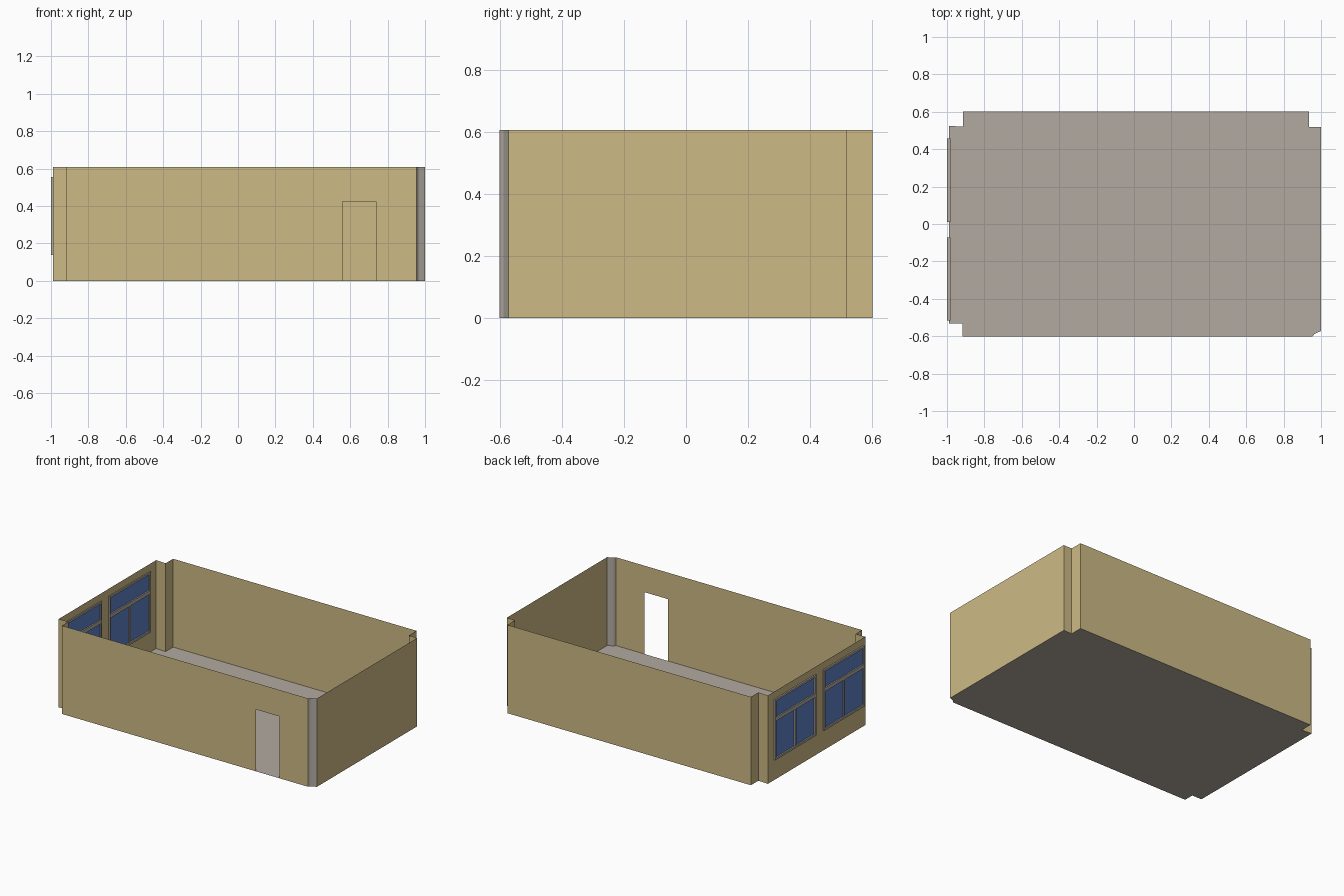
import bpy, bmesh
from mathutils import Vector

if "Cube" in bpy.data.objects:
    bpy.data.objects.remove(bpy.data.objects["Cube"])

H = 0.607  # wall height


def material(name, srgb):
    m = bpy.data.materials.new(name)
    lin = [((c / 255 + 0.055) / 1.055) ** 2.4 for c in srgb]
    m.diffuse_color = (*lin, 1)
    m.use_nodes = True
    m.node_tree.nodes["Principled BSDF"].inputs["Base Color"].default_value = m.diffuse_color
    return m


TAN = material("tan_wall", (205, 186, 133))
GREY = material("warm_grey", (178, 170, 160))
BLUE = material("blue_glass", (92, 128, 200))


def finish(name, bm, mat):
    bmesh.ops.remove_doubles(bm, verts=bm.verts, dist=1e-5)
    me = bpy.data.meshes.new(name)
    bm.to_mesh(me)
    bm.free()
    me.materials.append(mat)
    ob = bpy.data.objects.new(name, me)
    bpy.context.collection.objects.link(ob)
    return ob


def wall(bm, a, b, holes=()):
    """Thin upright wall from a to b; holes are (s0, s1, z0, z1) along its length."""
    a, b = Vector((*a, 0)), Vector((*b, 0))
    length = (b - a).length
    d = (b - a) / length
    ss = sorted({0, length, *[s for h in holes for s in h[:2]]})
    zs = sorted({0, H, *[z for h in holes for z in h[2:]]})
    for s0, s1 in zip(ss, ss[1:]):
        for z0, z1 in zip(zs, zs[1:]):
            cs, cz = (s0 + s1) / 2, (z0 + z1) / 2
            if any(h[0] < cs < h[1] and h[2] < cz < h[3] for h in holes):
                continue
            bm.faces.new([bm.verts.new(a + d * s + Vector((0, 0, z)))
                          for s, z in ((s0, z0), (s1, z0), (s1, z1), (s0, z1))])


def box(bm, x0, x1, y0, y1, z0, z1):
    vs = bmesh.ops.create_cube(bm, size=1)["verts"]
    for v in vs:
        v.co = Vector((x0 if v.co.x < 0 else x1,
                       y0 if v.co.y < 0 else y1,
                       z0 if v.co.z < 0 else z1))


# Room outline, counter-clockwise from the front left corner
outline = [(-0.917, -0.602), (0.954, -0.602), (0.964, -0.588), (1.0, -0.572),
           (1.0, 0.518), (0.936, 0.518), (0.936, 0.602), (-0.915, 0.602),
           (-0.915, 0.52), (-0.99, 0.525), (-0.99, -0.533), (-0.917, -0.533)]
DOOR, COLUMN, WINDOWS = 0, (1, 2), 9

# Window openings in y, shared height
WZ0, WZ1 = 0.139, 0.556
window_y = [(-0.516, -0.072), (0.01, 0.457)]

# Walls with door and window openings, and the grey corner column
walls, column = bmesh.new(), bmesh.new()
for i, a in enumerate(outline):
    b = outline[(i + 1) % len(outline)]
    holes = []
    if i == DOOR:
        holes = [(0.56 - a[0], 0.737 - a[0], 0, 0.425)]
    elif i == WINDOWS:
        holes = [(a[1] - y1, a[1] - y0, WZ0, WZ1) for y0, y1 in window_y]
    wall(column if i in COLUMN else walls, a, b, holes)
finish("walls", walls, TAN)
finish("corner_column", column, GREY)

# Floor
bm = bmesh.new()
bm.faces.new([bm.verts.new((x, y, 0)) for x, y in outline])
finish("floor", bm, GREY)

# Windows: frame, crossbar, lower mullion and glass
T = 0.014
for n, (y0, y1) in enumerate(window_y, 1):
    X = (-1.0, -0.982)
    mid = (y0 + y1) / 2
    bm = bmesh.new()
    for y in (y0, y1 - T):
        box(bm, *X, y, y + T, WZ0, WZ1)
    for z, t in ((WZ0, T), (WZ1 - T, T), (0.405, 0.026)):
        box(bm, *X, y0 + T, y1 - T, z, z + t)
    box(bm, *X, mid - T / 2, mid + T / 2, WZ0 + T, 0.405)
    finish(f"window_frame_{n}", bm, GREY)

    bm = bmesh.new()
    bm.faces.new([bm.verts.new((-0.991, y, z)) for y, z in
                  ((y0, WZ0), (y0, WZ1), (y1, WZ1), (y1, WZ0))])
    finish(f"window_glass_{n}", bm, BLUE)
